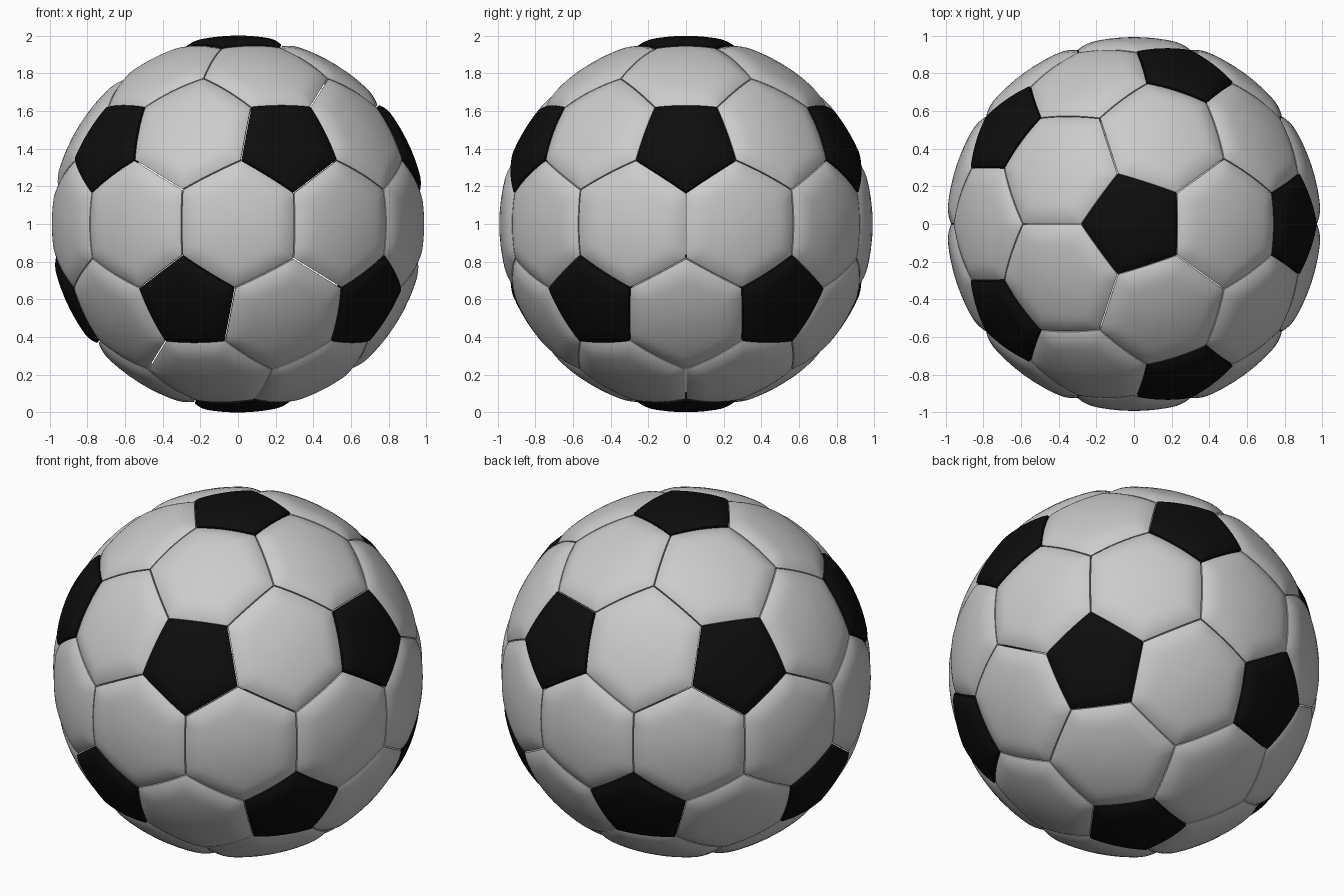
import bpy, bmesh, math
from math import sin, cos, radians
from mathutils import Vector
from itertools import combinations

if "Cube" in bpy.data.objects:
    bpy.data.objects.remove(bpy.data.objects["Cube"])

# Pentagon centres: poles plus two staggered rings of five
LAT = math.atan(0.5)
def direction(az, lat):
    return Vector((cos(lat) * cos(az), cos(lat) * sin(az), sin(lat)))

hubs = [Vector((0, 0, 1)), Vector((0, 0, -1))]
for k in range(5):
    hubs.append(direction(radians(72 * k), LAT))
    hubs.append(direction(radians(72 * k + 36), -LAT))

def near(a, b):
    return abs(hubs[a].dot(hubs[b]) - 1 / math.sqrt(5)) < 0.01

# Points where three hexagons meet, and pentagon corners aimed at them
CORNER = radians(16.7)
meets = {}
corner = {}
for tri in combinations(range(12), 3):
    if all(near(a, b) for a, b in combinations(tri, 2)):
        m = sum((hubs[i] for i in tri), Vector()).normalized()
        meets[tri] = m
        for i in tri:
            side = (m - hubs[i] * m.dot(hubs[i])).normalized()
            corner[(i, tri)] = hubs[i] * cos(CORNER) + side * sin(CORNER)

def sort_round(points, c):
    u = c.orthogonal().normalized()
    v = c.cross(u)
    return sorted(points, key=lambda p: math.atan2(p.dot(v), p.dot(u)))

SEG = 8
RINGS = [0.2, 0.4, 0.55, 0.65, 0.73, 0.8, 0.86, 0.91, 0.95, 0.98, 0.99]

def add_panel(bm, c, pts, radius):
    """Padded panel on the ball, rolled down at its seams, with a side wall."""
    pts = sort_round(pts, c)
    n = len(pts)
    rim = []
    for i in range(n):
        for s in range(SEG):
            rim.append(pts[i].lerp(pts[(i + 1) % n], s / SEG).normalized())
    loops = []
    for t in RINGS:
        d = (1 - t) * 0.27
        drop = 0.022 * max(0.0, 1 - d / 0.09) ** 2
        loops.append([bm.verts.new(c.lerp(p, t).normalized() * (radius - drop)) for p in rim])
    loops.append([bm.verts.new(c.lerp(p, 0.99).normalized() * 0.93) for p in rim])
    top = bm.verts.new(c * radius)
    N = len(rim)
    for j in range(N):
        k = (j + 1) % N
        bm.faces.new((top, loops[0][j], loops[0][k]))
        for a, b in zip(loops, loops[1:]):
            bm.faces.new((a[j], b[j], b[k], a[k]))

def finish(bm, name, colour=None):
    me = bpy.data.meshes.new(name)
    bm.to_mesh(me)
    bm.free()
    ob = bpy.data.objects.new(name, me)
    bpy.context.collection.objects.link(ob)
    ob.location.z = 1
    if colour:
        mat = bpy.data.materials.new(name)
        mat.diffuse_color = colour
        mat.use_nodes = True
        mat.node_tree.nodes["Principled BSDF"].inputs["Base Color"].default_value = mat.diffuse_color
        me.materials.append(mat)
    bpy.ops.object.select_all(action='DESELECT')
    ob.select_set(True)
    bpy.context.view_layer.objects.active = ob
    bpy.ops.object.shade_smooth_by_angle(angle=radians(40))

# Twelve black pentagons
bm = bmesh.new()
for i in range(12):
    add_panel(bm, hubs[i], [p for (h, t), p in corner.items() if h == i], 1.0)
finish(bm, "pentagon_panels", (0.004, 0.004, 0.004, 1))

# Thirty pale hexagons, one between each pair of neighbouring pentagons
bm = bmesh.new()
for a, b in combinations(range(12), 2):
    if near(a, b):
        pts = []
        for tri, m in meets.items():
            if a in tri and b in tri:
                pts += [m, corner[(a, tri)], corner[(b, tri)]]
        add_panel(bm, (hubs[a] + hubs[b]).normalized(), pts, 0.992)
finish(bm, "hexagon_panels")
